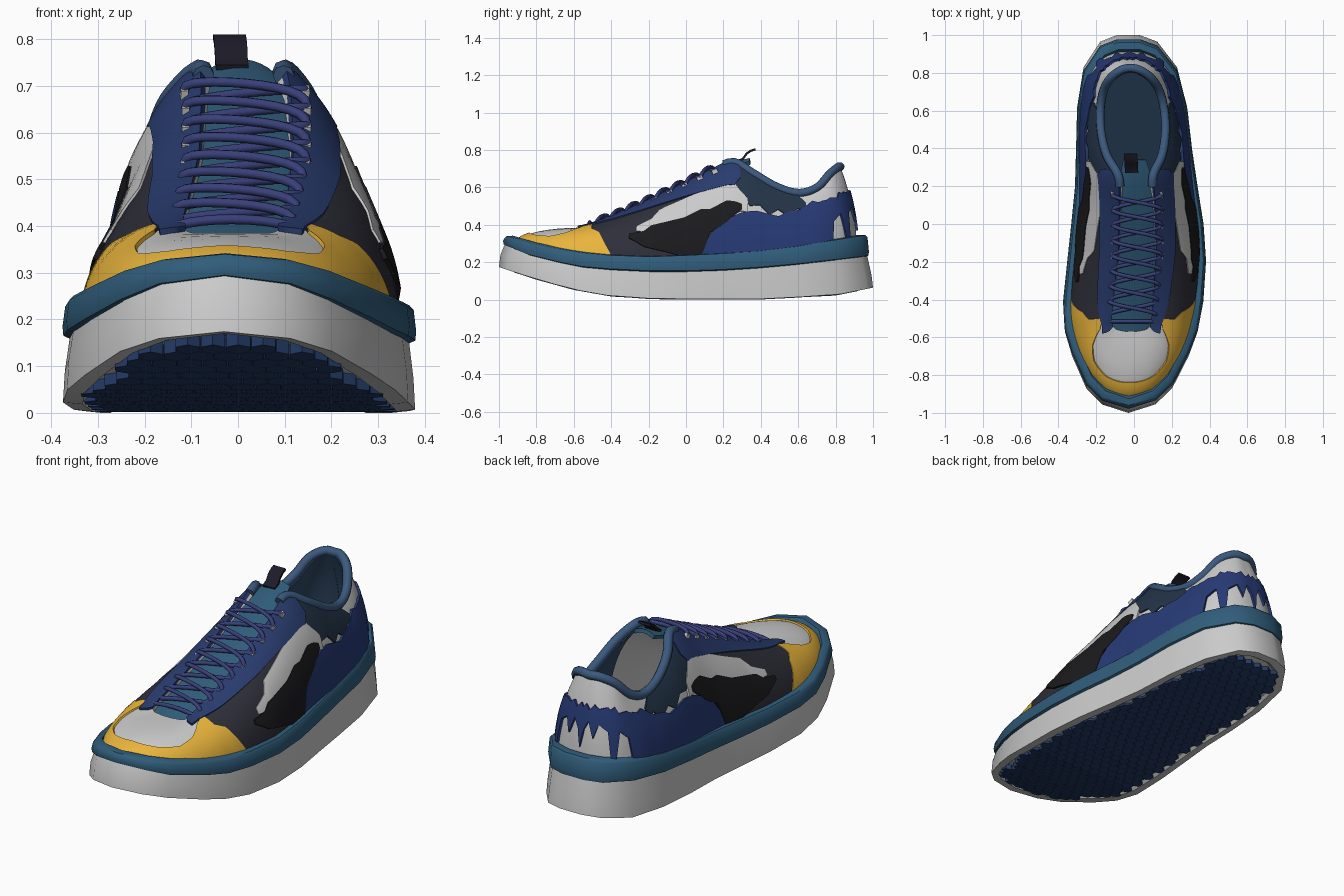
import bpy, bmesh, math
from mathutils import Vector as V, Matrix

if "Cube" in bpy.data.objects:
    bpy.data.objects.remove(bpy.data.objects["Cube"])


def lerp(table, y):
    if y <= table[0][0]:
        return table[0][1]
    for (a, p), (b, q) in zip(table, table[1:]):
        if y <= b:
            return p + (q - p) * (y - a) / (b - a)
    return table[-1][1]


# Centre line of the last: the foot bends slightly in x
BEND = [(-1, -.03), (-.5, -.012), (-.15, .018), (.1, .018), (.4, 0), (.8, -.018), (1, -.03)]


def bend(p):
    return V((p[0] + lerp(BEND, p[1]), p[1], p[2]))


def finish(name, bm, color=None, thick=0):
    for v in bm.verts:
        v.co = bend(v.co)
    me = bpy.data.meshes.new(name)
    bm.to_mesh(me)
    bm.free()
    ob = bpy.data.objects.new(name, me)
    bpy.context.collection.objects.link(ob)
    paint(ob, color)
    bpy.ops.object.select_all(action='DESELECT')
    ob.select_set(True)
    bpy.context.view_layer.objects.active = ob
    if thick:
        m = ob.modifiers.new("thickness", 'SOLIDIFY')
        m.thickness, m.offset = thick, -1
        bpy.ops.object.modifier_apply(modifier=m.name)
    bpy.ops.object.shade_smooth_by_angle(angle=math.radians(40))
    return ob


def paint(ob, color):
    if color:
        m = bpy.data.materials.new(ob.name + "_colour")
        m.diffuse_color = (*color, 1)
        m.use_nodes = True
        m.node_tree.nodes["Principled BSDF"].inputs["Base Color"].default_value = m.diffuse_color
        ob.data.materials.append(m)


def sheet(name, grids, color=None, thick=0):
    bm = bmesh.new()
    for rows in grids:
        vs = [[bm.verts.new(p) for p in r] for r in rows]
        for a, b in zip(vs, vs[1:]):
            for j in range(len(a) - 1):
                bm.faces.new((a[j], b[j], b[j + 1], a[j + 1]))
    bmesh.ops.remove_doubles(bm, verts=bm.verts, dist=.0005)
    return finish(name, bm, color, thick)


def cord(name, paths, radius, color):
    cu = bpy.data.curves.new(name, 'CURVE')
    cu.dimensions, cu.bevel_depth, cu.bevel_resolution = '3D', radius, 2
    cu.use_fill_caps = True
    for path in paths:
        s = cu.splines.new('POLY')
        s.points.add(len(path) - 1)
        for q, p in zip(s.points, path):
            q.co = (*bend(p), 1)
        s.use_smooth = True
    ob = bpy.data.objects.new(name, cu)
    bpy.context.collection.objects.link(ob)
    paint(ob, color)


TEAL, BLUE, HEEL = (.03, .11, .2), (.022, .045, .16), (.02, .042, .18)
CHARCOAL, BLACK, SLATE = (.028, .028, .042), (.011, .011, .013), (.017, .034, .065)
YELLOW, LINING, LACE, TREAD = (.82, .46, .045), (.045, .1, .21), (.04, .05, .19), (.018, .045, .14)

# ---- Sole: coarse outline (half, toe to heel) lofted through height rules
HALF = [(0, -1), (.14, -.955), (.225, -.87), (.305, -.7), (.348, -.57), (.366, -.42), (.362, -.2), (.345, 0),
        (.32, .2), (.303, .4), (.288, .62), (.245, .83), (.15, .965), (.06, 1), (0, 1)]
N = len(HALF)
LOOP = HALF + [(-x, y) for x, y in HALF[-2:0:-1]]
Z_BOTTOM = [(-1, .17), (-.8, .105), (-.6, .05), (-.4, .015), (-.15, 0), (.4, 0), (.8, .02), (1, .06)]
Z_JOIN = [(-1, .295), (-.85, .235), (-.6, .18), (-.3, .155), (.1, .155), (.5, .18), (1, .235)]
Z_BAND = [(-1, .34), (-.8, .285), (-.5, .24), (-.2, .23), (.1, .24), (.5, .265), (.9, .33), (1, .345)]
Z_INSOLE = [(-1, .23), (-.3, .2), (.3, .2), (1, .23)]


def sole(name, levels, color=None, caps=(True, True)):
    bm = bmesh.new()
    rings = [[bm.verts.new((x * s, y * t, lerp(z, y) + dz)) for x, y in LOOP] for s, t, z, dz in levels]
    L = len(LOOP)
    for a, b in zip(rings, rings[1:]):
        for i in range(L):
            k = (i + 1) % L
            bm.faces.new((a[i], a[k], b[k], b[i]))
    for r, on in ((rings[0], caps[0]), (rings[-1], caps[1])):
        for i in range(N - 1 if on else 0):
            bm.faces.new(list(dict.fromkeys((r[i], r[i + 1], r[L - i - 1], r[(L - i) % L]))))
    bmesh.ops.recalc_face_normals(bm, faces=bm.faces)
    return finish(name, bm, color)


sole("midsole", [(.86, .94, Z_BOTTOM, .014), (.9, .96, Z_BOTTOM, .0), (1.01, 1, Z_BOTTOM, .004),
                 (1, .992, Z_BOTTOM, .07), (.97, .968, Z_JOIN, .005)])
sole("foxing_band", [(.95, .95, Z_JOIN, -.01), (1.01, .975, Z_JOIN, 0), (1.015, .978, Z_JOIN, .02),
                     (1, .97, Z_BAND, -.01), (.975, .96, Z_BAND, 0), (.9, .925, Z_BAND, .002),
                     (.87, .905, Z_BAND, -.03)], TEAL, (True, False))
sole("insole", [(.74, .84, Z_INSOLE, -.01), (.76, .86, Z_INSOLE, .01)], (.012, .03, .06))

# Hexagonal tread blocks under the sole
bm = bmesh.new()
R = .03
for r in range(-45, 46):
    for c in range(-8, 9):
        x, y = (c + .5 * (r % 2)) * R * 1.8, r * R * 1.56
        if abs(y) > .93:
            continue
        edge = lerp([(b * .95, a * .88) for a, b in HALF[:-1]], y)
        if abs(x) > edge - .01:
            continue
        ring = [(x + R * math.sin(k * math.pi / 3), y + R * math.cos(k * math.pi / 3)) for k in range(6)]
        low = [bm.verts.new((a, b, lerp(Z_BOTTOM, b) + .002)) for a, b in ring]
        top = [bm.verts.new((a, b, lerp(Z_BOTTOM, b) + .03)) for a, b in ring]
        bm.faces.new(low)
        for k in range(6):
            bm.faces.new((low[k], top[k], top[k - 5], low[k - 5]))
bmesh.ops.recalc_face_normals(bm, faces=bm.faces)
for f in bm.faces:
    if len(f.verts) == 6 and f.normal.z > 0:
        f.normal_flip()
finish("outsole_tread", bm, TREAD)

# ---- Upper: lower edge and opening edge at 16 stations, toe to heel
BASE = [(0, -.925, .28), (.12, -.885, .27), (.22, -.78, .24), (.29, -.63, .21), (.325, -.45, .2), (.33, -.25, .2),
        (.315, -.05, .2), (.295, .13, .2), (.287, .27, .21), (.283, .38, .21), (.275, .5, .22), (.265, .62, .22),
        (.24, .74, .24), (.18, .85, .25), (.09, .905, .26), (0, .915, .27)]
EDGE = [(0, -.57, .385), (.05, -.565, .385), (.09, -.55, .387), (.105, -.5, .402), (.105, -.38, .445),
        (.1, -.22, .515), (.095, -.04, .6), (.09, .12, .68), (.09, .25, .735), (.145, .36, .675), (.17, .48, .605),
        (.17, .6, .57), (.15, .7, .6), (.11, .77, .675), (.05, .815, .71), (0, .825, .71)]


def station(tab, t):
    def at(i):
        s, i = (-1, -i) if i < 0 else (-1, 30 - i) if i > 15 else (1, i)
        return V((tab[i][0] * s, tab[i][1], tab[i][2]))
    i = math.floor(t)
    f = t - i
    a, b, c, d = (at(i + k) for k in (-1, 0, 1, 2))
    return b + .5 * f * (c - a + f * (2 * a - 5 * b + 4 * c - d + f * (3 * (b - c) + d - a)))


def skin(t, v):
    b, e = station(BASE, t), station(EDGE, t)
    c = b.lerp(e, .08)
    c.z = b.z + (e.z - b.z) * (.95 - .029 * t)
    return b * (1 - v) ** 2 + c * 2 * v * (1 - v) + e * v * v


def raised(t, v, off):
    n = (skin(t + .02, v) - skin(t - .02, v)).cross(skin(t, v + .01) - skin(t, v - .01))
    return skin(t, v) + n.normalized() * off


def panel(name, spans, color=None, off=.006, thick=.012, sub=5, nv=10):
    """Panel on both sides of the upper; spans are (station, low, high)."""
    rows = []
    for k, (a, b) in enumerate(zip(spans, spans[1:])):
        for i in range(0 if k == 0 else 1, sub + 1):
            t, lo, hi = (p + (q - p) * i / sub for p, q in zip(a, b))
            rows.append([raised(t, lo + (hi - lo) * j / nv, off) for j in range(nv + 1)])
    left = [[V((-p.x, p.y, p.z)) for p in r] for r in reversed(rows)]
    return sheet(name, [rows, left], color, thick)


panel("upper_body", [(t, 0, 1) for t in range(16)], None, 0, .02)
panel("collar_lining", [(t, .3, 1) for t in range(8, 16)], (.03, .065, .13), -.022, .006)
panel("toe_guard", [(0, 0, .46), (.6, 0, .44), (1.2, 0, .42), (2, 0, .45), (2.5, 0, .58), (2.9, 0, .8),
                    (3.3, 0, .86), (3.5, 0, .62), (3.8, 0, .5), (4.1, 0, .22), (4.3, 0, .05)], YELLOW, .008)
panel("side_panel", [(2.9, .6, .8), (3.3, .4, .88), (3.8, .1, .86), (4.3, 0, .84), (6, 0, .78), (7.3, 0, .74),
                     (7.8, .3, .7)], CHARCOAL, .005)
panel("side_window", [(4.9, .38, .46), (5.3, .34, .52), (5.5, .3, .64), (6.5, .3, .7), (7.9, .36, .71),
                      (8.2, .4, .62), (8.6, .42, .56)], None, .01)
panel("side_insert", [(4.7, .3, .36), (5.1, .17, .36), (5.3, .14, .42), (6.2, .04, .43), (6.7, .04, .48),
                      (7, .24, .46), (7.6, .3, .5), (8.3, .42, .47)], BLACK, .014)
panel("eyestay", [(2.3, .93, .99), (2.6, .82, 1), (3, .84, 1), (4, .78, 1), (5, .75, 1), (6, .72, 1), (7, .69, 1),
                  (8, .66, 1), (8.3, .78, 1)], BLUE, .012, .018)
panel("collar_panel", [(7.6, .62, .68), (8.1, .6, .97), (8.7, .5, .97), (9.2, .56, .97), (9.6, .48, .97),
                       (10, .6, .97), (10.5, .54, .97), (10.9, .7, .97), (11.3, .66, .8)], SLATE, .007)
panel("heel_counter", [(6.7, 0, .12), (7.2, 0, .27), (8.2, 0, .38), (9, 0, .47), (10, 0, .5), (10.5, 0, .62),
                       (11, 0, .68), (11.6, 0, .8), (11.9, 0, .74), (12.1, .06, .74), (12.3, .02, .72),
                       (12.5, .4, .72), (12.9, .46, .66), (13.1, .12, .72), (13.3, .1, .68), (13.45, .44, .7),
                       (13.9, .5, .66), (14.2, .34, .7), (14.5, .52, .64), (14.8, .42, .7), (15, .22, .66)],
      HEEL, .012)

# Padded collar rim
rim = [station(EDGE, 7.6 + i * 7.4 / 30) for i in range(31)]
rim += [V((-p.x, p.y, p.z)) for p in rim[-2::-1]]
cord("collar_rim", [rim], .023, LINING)

# ---- Tongue and pull tab
RIDGE = [(-.6, .372), (-.5, .402), (-.38, .447), (-.22, .517), (-.04, .602), (.12, .682), (.25, .737), (.34, .762)]
WIDTH = [(-.6, .1), (-.3, .125), (.1, .115), (.25, .085), (.34, .06)]
sheet("tongue", [[[(lerp(WIDTH, y) * k / 4, y, z - .004 - .018 * (k / 4) ** 2) for k in range(4, -5, -1)]
                  for y, z in RIDGE]], TEAL, .02)
sheet("pull_tab", [[[(x, y, z) for x in (.015, -.055)] for y, z in
                    ((.27, .745), (.3, .757), (.32, .785), (.345, .802), (.37, .81))]], (.012, .011, .022), .012)

# ---- Laces crossing between rows of eyelets
ROWS = [-.485 + .08 * i for i in range(9)]
paths = []
for a, b in zip(ROWS, ROWS[1:]):
    for s in (1, -1):
        path = []
        for k in range(13):
            f = k / 12
            y = a + (b - a) * f
            lift = (.024 + .01 * s) * math.sin(math.pi * f) ** .6
            path.append((s * .13 * math.cos(math.pi * f), y, lerp(RIDGE, y) - .008 + lift))
        paths.append(path)
paths.append([(.13 * math.cos(math.pi * k / 12), ROWS[0] - .03,
               lerp(RIDGE, ROWS[0]) - .018 + .025 * math.sin(math.pi * k / 12)) for k in range(13)])
cord("laces", paths, .0105, LACE)

# Small eyelets under the lace ends
bm = bmesh.new()
for y in ROWS:
    for s in (1, -1):
        m = Matrix.Translation((s * .13, y, lerp(RIDGE, y) - .012)) @ Matrix.Rotation(.46, 4, 'X')
        bmesh.ops.create_cube(bm, size=1, matrix=m @ Matrix.Diagonal((.016, .03, .024, 1)))
finish("eyelets", bm)
